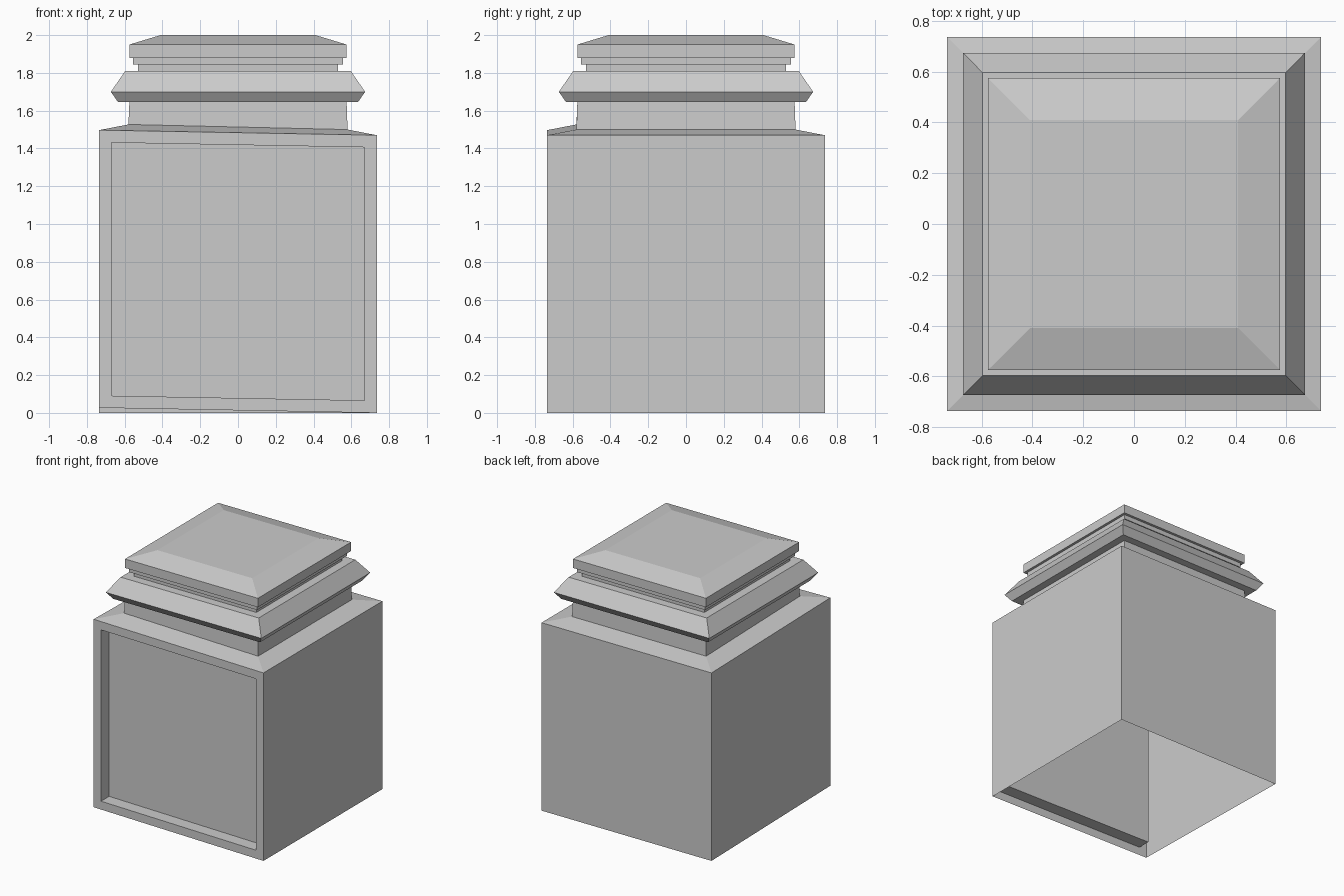
import bpy, bmesh

if "Cube" in bpy.data.objects:
    bpy.data.objects.remove(bpy.data.objects["Cube"], do_unlink=True)

stone = bpy.data.materials.new("light_grey_stone")
stone.use_nodes = True
GREY = (0.6, 0.6, 0.6, 1)
stone.diffuse_color = GREY
stone.node_tree.nodes["Principled BSDF"].inputs["Base Color"].default_value = GREY


def square_loft(profile, cap_top):
    """Stack square rings of (half width, height) into an open shell."""
    bm = bmesh.new()
    corners = ((-1, -1), (1, -1), (1, 1), (-1, 1))
    rings = [[bm.verts.new((x * w, y * w, z)) for x, y in corners] for w, z in profile]
    for low, high in zip(rings, rings[1:]):
        for i in range(4):
            j = (i + 1) % 4
            bm.faces.new((low[i], low[j], high[j], high[i]))
    if cap_top:
        bm.faces.new(rings[-1])
    return bm, rings


def make_object(name, bm):
    bm.normal_update()
    mesh = bpy.data.meshes.new(name)
    bm.to_mesh(mesh)
    bm.free()
    mesh.materials.append(stone)
    obj = bpy.data.objects.new(name, mesh)
    bpy.context.collection.objects.link(obj)
    return obj


# Pedestal body: open-bottomed shell, sloped shoulder and neck
bm, rings = square_loft([(0.735, 0), (0.735, 1.47), (0.58, 1.5), (0.575, 1.645)], False)
# One front corner sits slightly higher than the others
for ring in rings[:3]:
    ring[0].co.z += 0.027
bm.normal_update()

# Recessed front panel
bm.faces.ensure_lookup_table()
front = bm.faces[0]
bmesh.ops.inset_individual(bm, faces=[front], thickness=0.065, use_even_offset=True)
panel = bmesh.ops.extrude_discrete_faces(bm, faces=[front])["faces"][0]
bmesh.ops.translate(bm, verts=panel.verts, vec=(0, 0.1, 0))
make_object("pedestal_body", bm)

# Crown: flared moulding, stepped collar and bevelled cap
crown, _ = square_loft([
    (0.575, 1.645), (0.635, 1.645), (0.673, 1.70), (0.597, 1.81),
    (0.53, 1.81), (0.53, 1.845), (0.555, 1.845), (0.555, 1.88),
    (0.575, 1.88), (0.575, 1.95), (0.41, 2.0)], True)
make_object("crown_moulding", crown)
